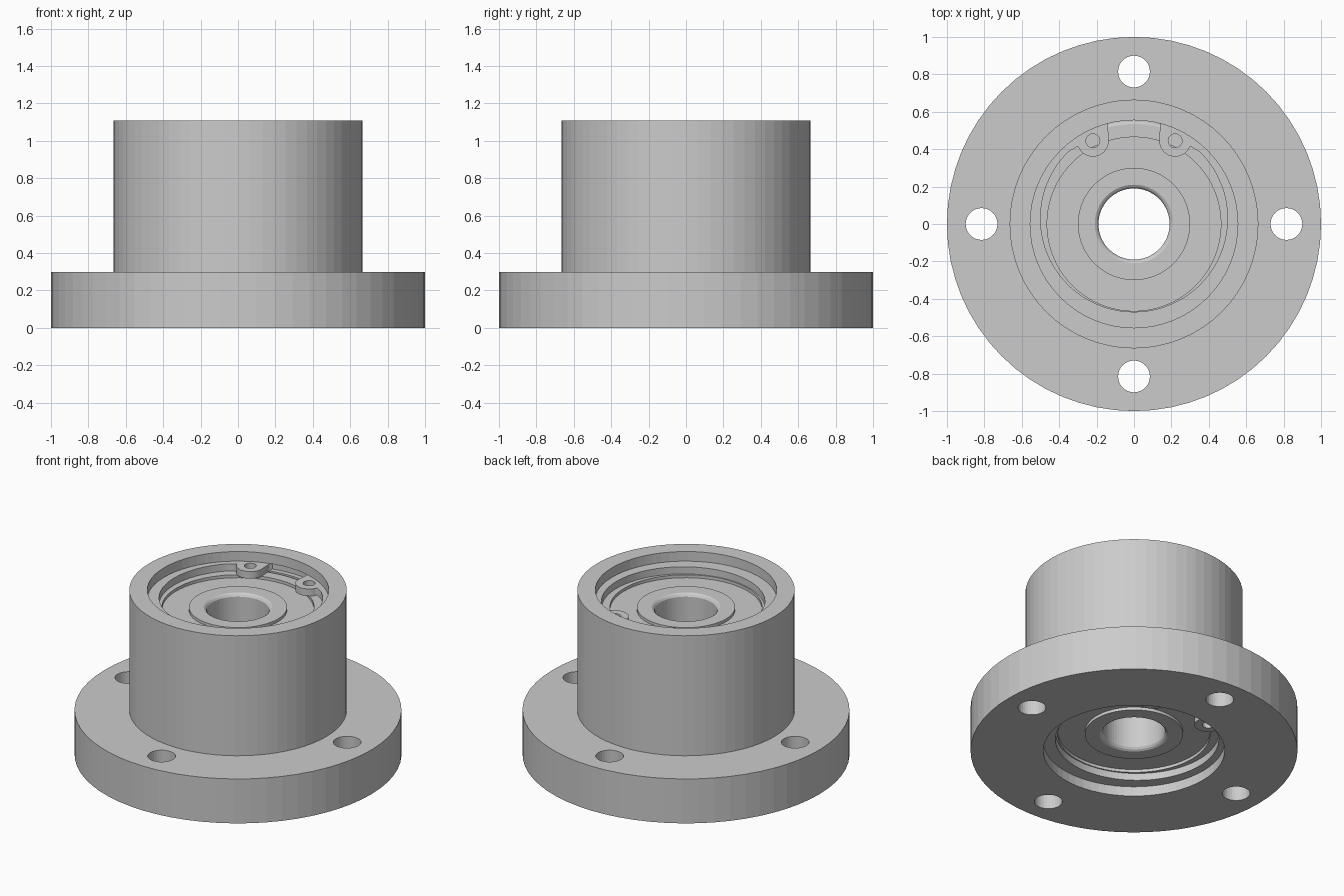
import bpy, bmesh, math
from math import cos, sin, radians, pi

if "Cube" in bpy.data.objects:
    bpy.data.objects.remove(bpy.data.objects["Cube"])

SIDES = 64


def revolve(name, profile):
    """Closed (radius, z) profile turned around the z axis."""
    bm = bmesh.new()
    rings = [[bm.verts.new((r * cos(2 * pi * i / SIDES), r * sin(2 * pi * i / SIDES), z))
              for r, z in profile] for i in range(SIDES)]
    n = len(profile)
    for i in range(SIDES):
        a, b = rings[i], rings[(i + 1) % SIDES]
        for j in range(n):
            k = (j + 1) % n
            bm.faces.new((a[j], b[j], b[k], a[k]))
    bmesh.ops.recalc_face_normals(bm, faces=bm.faces)
    mesh = bpy.data.meshes.new(name)
    bm.to_mesh(mesh)
    bm.free()
    ob = bpy.data.objects.new(name, mesh)
    bpy.context.collection.objects.link(ob)
    return ob


def arc(cx, cy, r, start, end, steps):
    return [(cx + r * cos(radians(start + (end - start) * i / steps)),
             cy + r * sin(radians(start + (end - start) * i / steps)))
            for i in range(steps + 1)]


def snap_ring(name, z0, z1):
    """Retaining ring with two drilled lugs, open towards +y."""
    half = (arc(0, 0, 0.585, -90, 76, 32)
            + arc(0.22, 0.445, 0.085, 180, 340, 14)
            + arc(0, 0.03, 0.50, 45, -90, 28))
    outline = half + [(-x, y) for x, y in reversed(half[1:-1])]
    # the outline runs out along one half, so split it into two closed loops' order
    right_outer_to_inner = half
    left_inner_to_outer = [(-x, y) for x, y in reversed(half)][1:-1]
    loops = [right_outer_to_inner + left_inner_to_outer]
    loops += [arc(s * 0.22, 0.445, 0.037, 0, 345, 23) for s in (-1, 1)]
    cu = bpy.data.curves.new(name, 'CURVE')
    cu.dimensions = '2D'
    cu.fill_mode = 'BOTH'
    cu.extrude = (z1 - z0) / 2
    for pts in loops:
        sp = cu.splines.new('POLY')
        sp.points.add(len(pts) - 1)
        for p, (x, y) in zip(sp.points, pts):
            p.co = (x, y, 0, 1)
        sp.use_cyclic_u = True
    ob = bpy.data.objects.new(name, cu)
    ob.location.z = (z0 + z1) / 2
    bpy.context.collection.objects.link(ob)
    bpy.ops.object.select_all(action='DESELECT')
    ob.select_set(True)
    bpy.context.view_layer.objects.active = ob
    bpy.ops.object.convert(target='MESH')


def bearing(name, z0, z1):
    """Outer race, inner race and recessed shield."""
    c = 0.008
    f = 0.02
    revolve(name + "_outer_race", [
        (0.465, z0), (0.555 - f, z0), (0.555 - c, z0 + c), (0.555, z0 + f),
        (0.555, z1 - f), (0.555 - c, z1 - c), (0.555 - f, z1), (0.465, z1)])
    revolve(name + "_inner_race", [
        (0.30, z0), (0.30, z1), (0.19 + f, z1), (0.19 + c, z1 - c), (0.19, z1 - f),
        (0.19, z0 + f), (0.19 + c, z0 + c), (0.19 + f, z0)])
    revolve(name + "_shield", [
        (0.295, z0 + 0.02), (0.47, z0 + 0.02), (0.47, z1 - 0.02), (0.295, z1 - 0.02)])


# flanged housing with bore, ring grooves and a central shoulder
H = 1.11
seat, groove, shoulder = 0.555, 0.587, 0.47
low = [(seat, 0), (seat, 0.065), (groove, 0.065), (groove, 0.115), (seat, 0.115),
       (seat, 0.448), (shoulder, 0.448)]
high = [(r, H - z) for r, z in reversed(low)]
housing = revolve("housing", low + high + [(0.665, H), (0.665, 0.30), (1, 0.30), (1, 0)])

# four bolt holes through the flange
bm = bmesh.new()
for i in range(4):
    new = bmesh.ops.create_cone(bm, cap_ends=True, segments=32, radius1=0.085,
                                radius2=0.085, depth=1)["verts"]
    a = i * pi / 2
    bmesh.ops.translate(bm, verts=new, vec=(0.815 * cos(a), 0.815 * sin(a), 0.15))
mesh = bpy.data.meshes.new("bolt_hole_cutter")
bm.to_mesh(mesh)
bm.free()
cutter = bpy.data.objects.new("bolt_hole_cutter", mesh)
bpy.context.collection.objects.link(cutter)
cutter.hide_render = True
mod = housing.modifiers.new("bolt_holes", 'BOOLEAN')
mod.operation = 'DIFFERENCE'
mod.solver = 'EXACT'
mod.object = cutter
bpy.context.view_layer.objects.active = housing
bpy.ops.object.modifier_apply(modifier=mod.name)
bpy.data.objects.remove(cutter)

# bearings and their retaining rings at each end
bearing("lower_bearing", 0.115, 0.448)
bearing("upper_bearing", H - 0.448, H - 0.115)
snap_ring("lower_snap_ring", 0.066, 0.114)
snap_ring("upper_snap_ring", H - 0.114, H - 0.066)
